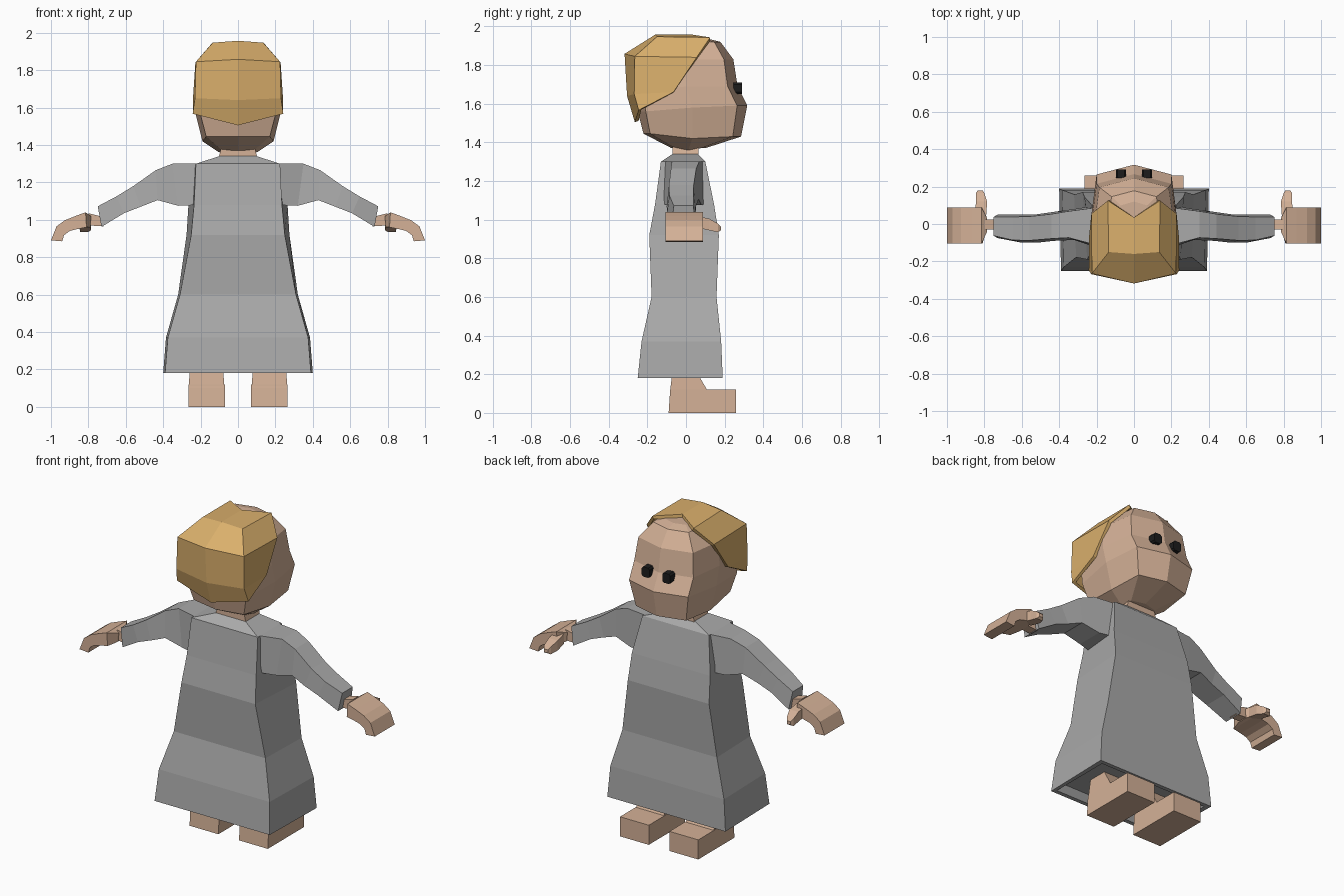
import bpy, bmesh


def colour(name, r, g, b):
    m = bpy.data.materials.new(name)
    m.diffuse_color = (r, g, b, 1)
    return m


SKIN = colour("skin", 0.66, 0.44, 0.31)
HAIR = colour("blond hair", 0.70, 0.43, 0.15)
CLOTH = colour("grey cloth", 0.40, 0.40, 0.40)
BLACK = colour("black", 0.012, 0.012, 0.012)


def make(name, verts, faces, mat, mirror=False):
    bm = bmesh.new()
    vs = [bm.verts.new(v) for v in verts]
    for f in faces:
        bm.faces.new([vs[i] for i in f])
    bmesh.ops.recalc_face_normals(bm, faces=bm.faces)
    me = bpy.data.meshes.new(name)
    bm.to_mesh(me)
    bm.free()
    me.materials.append(mat)
    ob = bpy.data.objects.new(name, me)
    bpy.context.collection.objects.link(ob)
    if mirror:
        ob.modifiers.new("mirror", "MIRROR").use_clip = True
    return ob


def loft(name, rings, mat, mirror=False):
    """Skin a list of equal rings and cap both ends."""
    n = len(rings[0])
    verts = [p for r in rings for p in r]
    faces = [(k * n + i, k * n + (i + 1) % n, (k + 1) * n + (i + 1) % n, (k + 1) * n + i)
             for k in range(len(rings) - 1) for i in range(n)]
    last = (len(rings) - 1) * n
    faces += [tuple(range(n)), tuple(range(last, last + n))]
    return make(name, verts, faces, mat, mirror)


def prism(name, outline, axis, a, b, mat, mirror=False):
    """Extrude a 2D outline along x or y."""
    def put(p, t):
        return (t, p[0], p[1]) if axis == "x" else (p[0], t, p[1])
    return loft(name, [[put(p, t) for p in outline] for t in (a, b)], mat, mirror)


# Dress: z, half width at back and front, y back, y front; starts inside the hem
dress = [(0.22, 0.34, 0.34, -0.20, 0.14), (0.18, 0.37, 0.37, -0.225, 0.165),
         (0.18, 0.39, 0.40, -0.25, 0.19), (0.37, 0.375, 0.385, -0.23, 0.182),
         (0.60, 0.31, 0.32, -0.178, 0.158), (0.92, 0.25, 0.275, -0.19, 0.17),
         (1.08, 0.235, 0.265, -0.16, 0.145), (1.30, 0.225, 0.225, -0.13, 0.10),
         (1.34, 0.10, 0.10, -0.07, 0.06)]
loft("dress", [[(-wb, b, z), (wb, b, z), (wf, f, z), (-wf, f, z)]
               for z, wb, wf, b, f in dress], CLOTH)

# Sleeves: top x z, bottom x z, y back, y front
sleeve = [(0.20, 1.30, 0.20, 1.08, -0.125, 0.10), (0.35, 1.30, 0.32, 1.075, -0.085, 0.08),
          (0.44, 1.265, 0.43, 1.105, -0.09, 0.065), (0.56, 1.18, 0.52, 1.07, -0.10, 0.052),
          (0.65, 1.125, 0.61, 1.035, -0.098, 0.05), (0.75, 1.072, 0.73, 0.962, -0.075, 0.05)]
loft("sleeves", [[(tx, b + 0.012, tz), (tx, f - 0.012, tz), (bx, f, bz), (bx, b, bz)]
                 for tx, tz, bx, bz, b, f in sleeve], CLOTH, True)

# Wrists and curved hands
wrist = [(0.72, 0.965, 1.015), (0.80, 0.97, 1.035)]
loft("wrists", [[(x, -0.03, a), (x, 0.025, a), (x, 0.025, c), (x, -0.03, c)]
                for x, a, c in wrist], SKIN, True)
hand = [(0.785, 1.02, 0.79, 0.965, -0.04, 0.03), (0.815, 1.04, 0.81, 0.96, -0.105, 0.088),
        (0.87, 1.02, 0.86, 0.95, -0.105, 0.088), (0.925, 0.998, 0.90, 0.94, -0.105, 0.088),
        (0.97, 0.965, 0.93, 0.918, -0.105, 0.088), (1.0, 0.89, 0.94, 0.885, -0.105, 0.088)]
loft("hands", [[(tx, b, tz), (tx, f, tz), (bx, f, bz), (bx, b, bz)]
               for tx, tz, bx, bz, b, f in hand], SKIN, True)
thumb = [(0.05, 0.79, 0.85, 0.96, 1.02), (0.12, 0.785, 0.845, 0.945, 1.005),
         (0.165, 0.80, 0.845, 0.935, 0.98), (0.18, 0.81, 0.835, 0.945, 0.965)]
loft("thumbs", [[(a, y, lo), (c, y, lo), (c, y, hi), (a, y, hi)]
                for y, a, c, lo, hi in thumb], SKIN, True)

# Legs with block feet
prism("feet", [(-0.09, 0), (0.26, 0), (0.26, 0.12), (0.11, 0.12), (-0.082, 0.12)],
      "x", 0.07, 0.265, SKIN, True)
leg = [(0.10, 0.072, 0.263, -0.084, 0.12), (0.23, 0.082, 0.257, -0.068, 0.045)]
loft("legs", [[(a, b, z), (c, b, z), (c, f, z), (a, f, z)] for z, a, c, b, f in leg], SKIN, True)

# Neck
loft("neck", [[(-w, -0.07, z), (w, -0.07, z), (w, 0.065, z), (-w, 0.065, z)]
              for z, w in ((1.325, 0.105), (1.345, 0.10), (1.385, 0.09))], SKIN)

# Head: z back, side, front; side width, corner width, y back, y front
head = [(1.37, 1.36, 1.37, 0.10, 0.085, -0.075, 0.10), (1.445, 1.42, 1.43, 0.19, 0.17, -0.22, 0.285),
        (1.56, 1.58, 1.59, 0.23, 0.20, -0.25, 0.317), (1.66, 1.69, 1.69, 0.228, 0.20, -0.26, 0.267),
        (1.83, 1.83, 1.83, 0.215, 0.185, -0.27, 0.245), (1.91, 1.92, 1.92, 0.14, 0.12, -0.16, 0.178),
        (1.93, 1.93, 1.935, 0.09, 0.07, -0.10, 0.12)]


def head_ring(zb, zs, zf, w, c, b, f):
    half = [(c, f - 0.05 * w / 0.22, zf), (w, (f + b) / 2, zs), (c, b + 0.04 * w / 0.22, zb)]
    return [(0, f, zf)] + half + [(0, b, zb)] + [(-x, y, z) for x, y, z in reversed(half)]


loft("head", [head_ring(*r) for r in head], SKIN)

# Hair: centre line, corner line, then front side edge
centre = [(0, 0.035, 1.957), (0, -0.16, 1.957), (0, -0.318, 1.858), (0, -0.305, 1.64), (0, -0.265, 1.505)]
corner = [(0.14, 0.125, 1.943), (0.135, -0.15, 1.947), (0.225, -0.265, 1.845),
          (0.23, -0.268, 1.65), (0.242, -0.245, 1.567)]
edge = [(0.228, 0.055, 1.84), (0.24, -0.065, 1.66)]
faces = [(i, i + 1, i + 6, i + 5) for i in range(4)]
faces += [(5, 6, 7, 10), (10, 7, 8, 11), (11, 8, 9)]
hair = make("hair", centre + corner + edge, faces, HAIR, True)
if hair.data.polygons[0].normal.z < 0:
    hair.data.flip_normals()
thick = hair.modifiers.new("thickness", "SOLIDIFY")
thick.thickness = 0.02
thick.offset = -1

# Eyes: small octagonal blocks
outline = [(0.07 + x, 1.68 + z) for x, z in
           ((-0.027, -0.02), (-0.018, -0.03), (0.018, -0.03), (0.027, -0.02),
            (0.027, 0.02), (0.018, 0.03), (-0.018, 0.03), (-0.027, 0.02))]
prism("eyes", outline, "y", 0.245, 0.291, BLACK, True)
